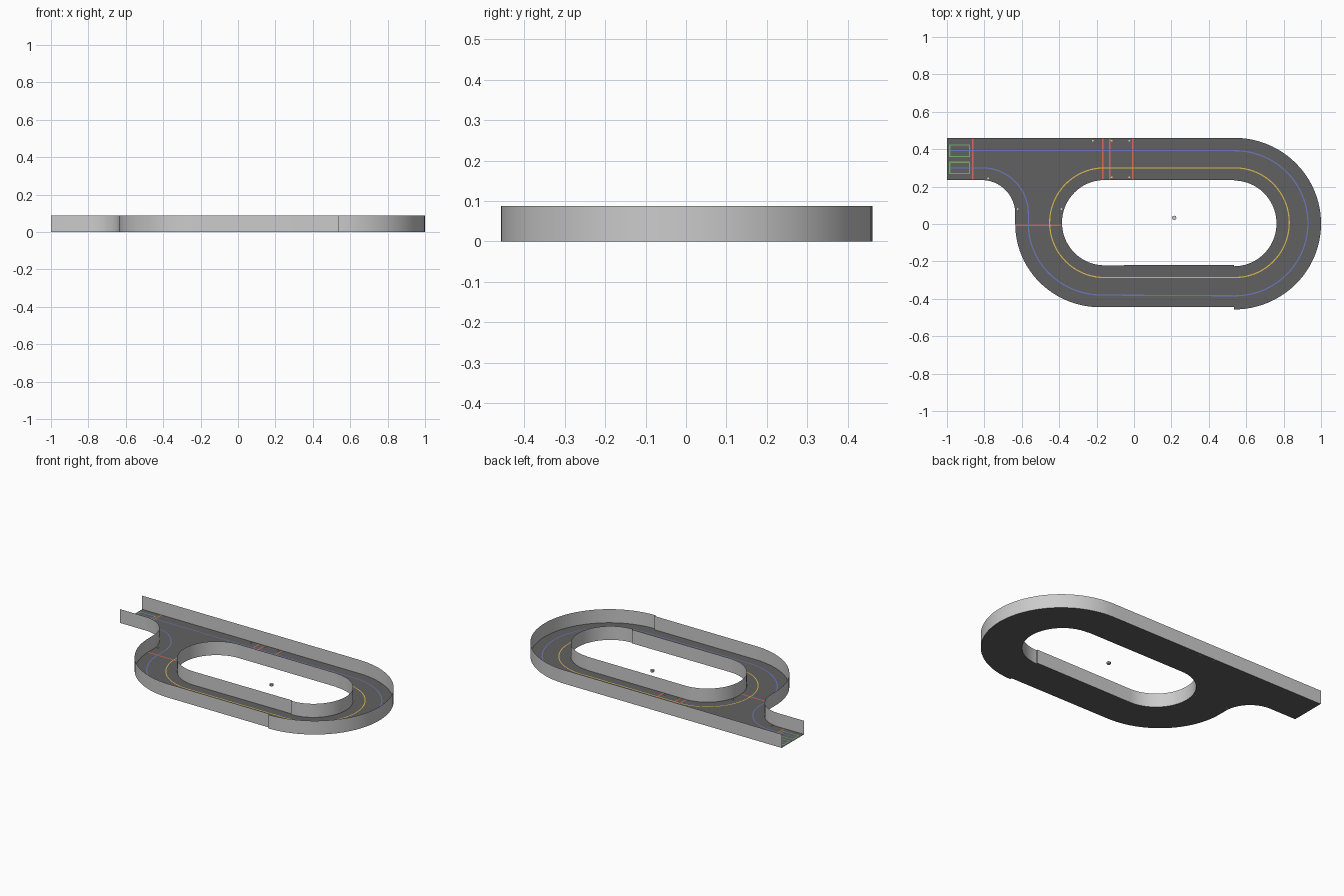
import bpy, bmesh, math
from mathutils import Vector

if "Cube" in bpy.data.objects:
    bpy.data.objects.remove(bpy.data.objects["Cube"])

H = 0.088       # wall height
FLOOR = 0.001
PAINT = 0.0025


def material(name, rgb):
    m = bpy.data.materials.new(name)
    m.diffuse_color = (*rgb, 1)
    m.use_nodes = True
    m.node_tree.nodes["Principled BSDF"].inputs["Base Color"].default_value = m.diffuse_color
    return m


ASPHALT = material("asphalt", (0.12, 0.12, 0.12))
BLUE = material("blue_paint", (0.15, 0.19, 0.55))
YELLOW = material("yellow_paint", (0.75, 0.5, 0.08))
RED = material("red_paint", (0.75, 0.14, 0.09))
GREEN = material("green_paint", (0.18, 0.42, 0.16))
PALE = material("pale_marker", (0.7, 0.66, 0.5))


def finish(name, bm, mat=None, smooth=False):
    me = bpy.data.meshes.new(name)
    bm.to_mesh(me)
    bm.free()
    ob = bpy.data.objects.new(name, me)
    bpy.context.collection.objects.link(ob)
    if mat:
        me.materials.append(mat)
    if smooth:
        bpy.context.view_layer.objects.active = ob
        ob.select_set(True)
        bpy.ops.object.shade_smooth_by_angle(angle=math.radians(30))
        ob.select_set(False)
    return ob


def arc(cx, cy, rx, ry, a0, a1, n=24):
    return [(cx + rx * math.cos(math.radians(a0 + (a1 - a0) * i / n)),
             cy + ry * math.sin(math.radians(a0 + (a1 - a0) * i / n))) for i in range(n + 1)]


def wall(name, pts, closed=False):
    bm = bmesh.new()
    low = [bm.verts.new((x, y, 0)) for x, y in pts]
    top = [bm.verts.new((x, y, H)) for x, y in pts]
    n = len(pts)
    for i in range(n if closed else n - 1):
        j = (i + 1) % n
        bm.faces.new((low[i], low[j], top[j], top[i]))
    return finish(name, bm, smooth=True)


def stripe(name, pts, mat, width=0.006, closed=False):
    bm = bmesh.new()
    n = len(pts)
    p = [Vector(q) for q in pts]
    rows = []
    for i in range(n):
        a = p[i - 1] if i or closed else p[i]
        b = p[(i + 1) % n] if i < n - 1 or closed else p[i]
        d1, d2 = p[i] - a, b - p[i]
        d1 = d1.normalized() if d1.length else d2.normalized()
        d2 = d2.normalized() if d2.length else d1
        t = (d1 + d2).normalized()
        nrm = Vector((-t.y, t.x)) * (width / 2 / max(t.dot(d1), 0.5))
        rows.append([bm.verts.new((*(p[i] + s * nrm), PAINT)) for s in (-1, 1)])
    for i in range(n if closed else n - 1):
        (a, b), (c, d) = rows[i], rows[(i + 1) % n]
        bm.faces.new((a, c, d, b))
    return finish(name, bm, mat)


def disc(name, x, y, r, h, mat=None):
    bm = bmesh.new()
    bmesh.ops.create_cone(bm, cap_ends=True, segments=8, radius1=r, radius2=r, depth=h)
    bmesh.ops.translate(bm, verts=bm.verts, vec=(x, y, FLOOR + h / 2))
    return finish(name, bm, mat)


# Track outlines
north_edge = ([(-1, 0.46)] + arc(0.535, 0.002, 0.465, 0.459, 90, -90, 48)
              + [(0.535, -0.445)] + arc(-0.18, 0, 0.455, 0.445, 270, 180))
entry_edge = arc(-0.815, 0.055, 0.18, 0.18, 0, 90) + [(-1, 0.235)]
outer = north_edge + entry_edge
inner = (arc(-0.158, 0.007, 0.227, 0.228, 90, 270, 48) + [(0.535, -0.218)]
         + arc(0.535, 0.003, 0.227, 0.229, -90, 90, 48) + [(0.535, 0.235)])

# Road surface with infield opening
bm = bmesh.new()
edges = []
for loop in (outer, inner):
    vs = [bm.verts.new((x, y, FLOOR)) for x, y in loop]
    edges += [bm.edges.new((vs[i - 1], vs[i])) for i in range(len(vs))]
bmesh.ops.triangle_fill(bm, edges=edges, use_beauty=True, use_dissolve=False, normal=(0, 0, 1))
finish("road_surface", bm, ASPHALT)

# Boundary walls, open at the entry lane end
wall("outer_wall", outer)
wall("inner_wall", inner, closed=True)

# Lane guide lines
stripe("outer_guide_line", [(-0.985, 0.392)] + arc(0.54, 0.004, 0.39, 0.388, 90, -90, 48)
       + arc(-0.17, 0, 0.395, 0.38, 270, 180) + arc(-0.81, 0.055, 0.245, 0.245, 0, 90)
       + [(-0.985, 0.30)], BLUE)
stripe("inner_guide_line", arc(-0.158, 0.007, 0.293, 0.293, 90, 270, 48)
       + arc(0.54, 0.007, 0.29, 0.293, -90, 90, 48), YELLOW, closed=True)

# Cross lines
for i, x in enumerate((-0.862, -0.168, -0.13, -0.008)):
    stripe(f"cross_line_{i}", [(x, 0.237), (x, 0.458)], RED, 0.008)
stripe("cross_line_west", [(-0.633, -0.007), (-0.387, -0.007)], RED, 0.008)

# Starting boxes
for i, (y0, y1) in enumerate(((0.36, 0.422), (0.27, 0.33))):
    stripe(f"start_box_{i}", [(-0.985, y0), (-0.88, y0), (-0.88, y1), (-0.985, y1)],
           GREEN, closed=True)

# Small roadside markers and infield post
for i, (x, y) in enumerate(((-0.22, 0.445), (-0.12, 0.445), (-0.025, 0.445), (-0.12, 0.25),
                            (-0.025, 0.25), (-0.78, 0.245), (-0.622, 0.08), (-0.388, 0.08))):
    disc(f"marker_{i}", x, y, 0.005, 0.004, PALE)
disc("infield_post", 0.215, 0.033, 0.012, 0.012)
